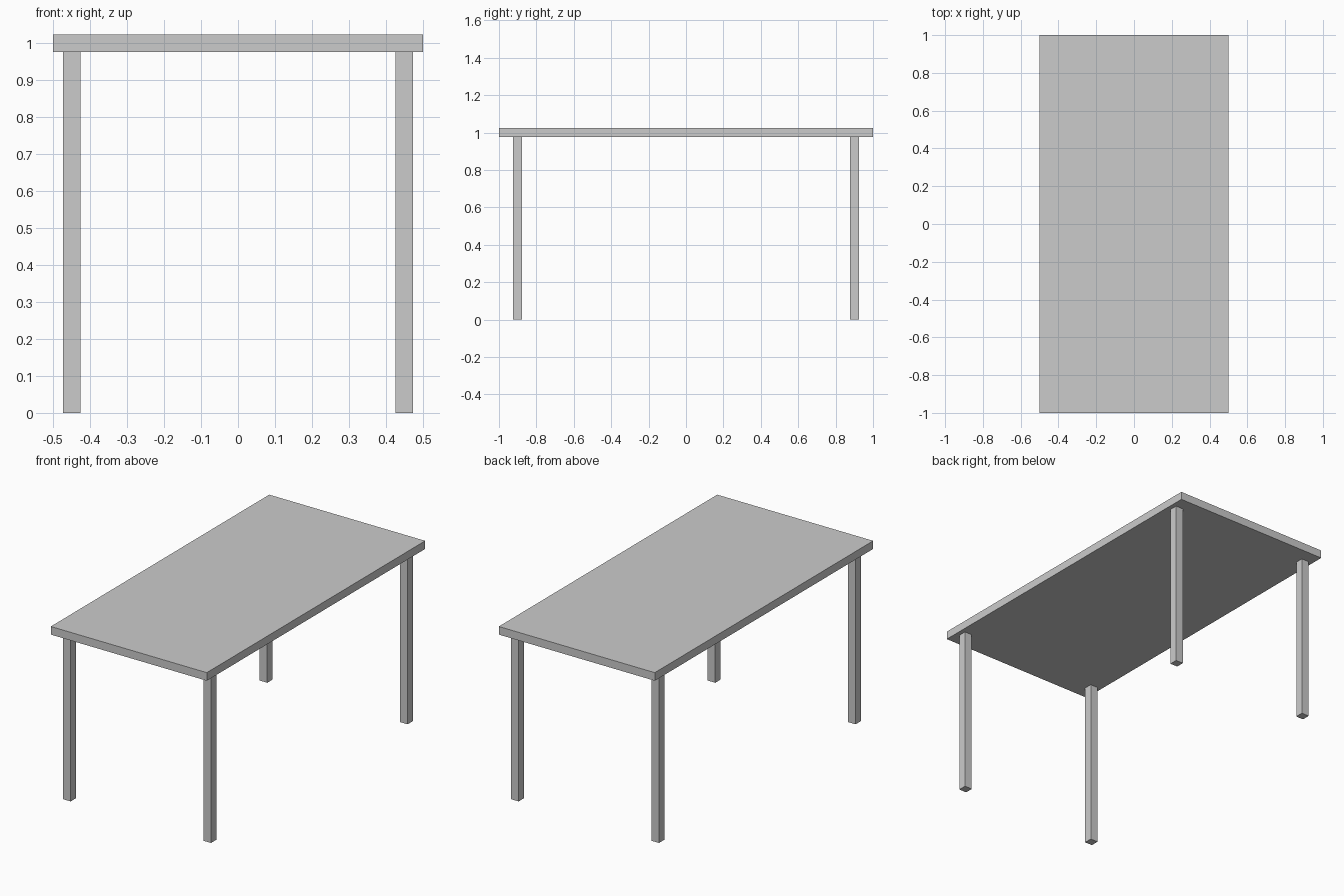
import bpy

if "Cube" in bpy.data.objects:
    bpy.data.objects.remove(bpy.data.objects["Cube"])


def box(name, center, size):
    bpy.ops.mesh.primitive_cube_add(size=1, location=center)
    obj = bpy.context.object
    obj.name = name
    obj.scale = size
    bpy.ops.object.transform_apply(location=False, rotation=False, scale=True)
    return obj


TOP_Z, UNDERSIDE_Z = 1.023, 0.976
LEG = 0.048

# Table top slab
box("table_top", (0, 0, (TOP_Z + UNDERSIDE_Z) / 2), (1, 2, TOP_Z - UNDERSIDE_Z))

# Four square legs, inset from the corners
for side, sx in (("left", -1), ("right", 1)):
    for end, sy in (("front", -1), ("back", 1)):
        box(f"{end}_{side}_leg", (sx * 0.45, sy * 0.9, UNDERSIDE_Z / 2),
            (LEG, LEG, UNDERSIDE_Z))
